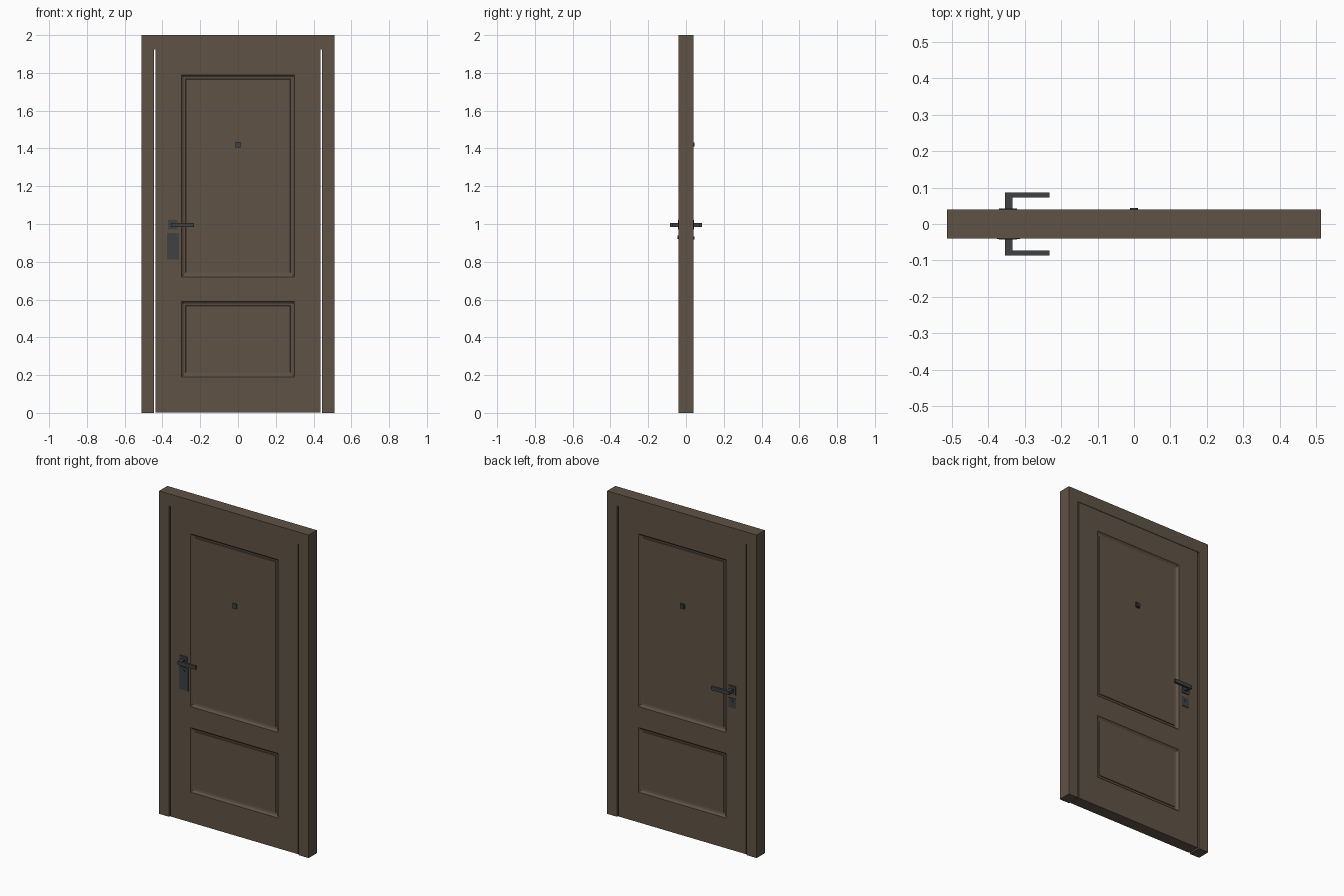
import bpy, bmesh, math
from mathutils import Vector

if "Cube" in bpy.data.objects:
    bpy.data.objects.remove(bpy.data.objects["Cube"], do_unlink=True)


def material(name, rgb, roughness):
    m = bpy.data.materials.new(name)
    m.use_nodes = True
    m.diffuse_color = (*rgb, 1)
    bsdf = m.node_tree.nodes["Principled BSDF"]
    bsdf.inputs["Base Color"].default_value = (*rgb, 1)
    bsdf.inputs["Roughness"].default_value = roughness
    return m


WOOD = material("brown wood", (0.115, 0.084, 0.06), 0.6)
METAL = material("dark metal", (0.05, 0.052, 0.055), 0.5)


def finish(bm, name, mat):
    bmesh.ops.recalc_face_normals(bm, faces=bm.faces)
    mesh = bpy.data.meshes.new(name)
    bm.to_mesh(mesh)
    bm.free()
    mesh.materials.append(mat)
    obj = bpy.data.objects.new(name, mesh)
    bpy.context.collection.objects.link(obj)
    return obj


def box_mesh(lo, hi):
    bm = bmesh.new()
    bmesh.ops.create_cube(bm, size=1)
    lo, hi = Vector(lo), Vector(hi)
    for v in bm.verts:
        v.co = (lo + hi) / 2 + v.co * (hi - lo)
    return bm


def box(name, x, y, z, mat=METAL):
    y = sorted(y)
    return finish(box_mesh((x[0], y[0], z[0]), (x[1], y[1], z[1])), name, mat)


def disc(name, x, z, radius, y0, y1):
    bm = bmesh.new()
    bmesh.ops.create_cone(bm, cap_ends=True, segments=24, radius1=radius,
                          radius2=radius, depth=abs(y1 - y0))
    for v in bm.verts:
        v.co = (x + v.co.x, (y0 + y1) / 2 + v.co.z, z + v.co.y)
    obj = finish(bm, name, METAL)
    for p in obj.data.polygons:
        p.use_smooth = len(p.vertices) == 4
    return obj


# Frame: an upside-down U, extruded through the depth
FRAME_Y, LEAF_Y = 0.04, 0.037
bm = bmesh.new()
outline = [(-.512, 0), (-.512, 2), (.512, 2), (.512, 0),
           (.444, 0), (.444, 1.925), (-.444, 1.925), (-.444, 0)]
face = bm.faces.new([bm.verts.new((x, -FRAME_Y, z)) for x, z in outline])
ext = bmesh.ops.extrude_face_region(bm, geom=[face])
bmesh.ops.translate(bm, vec=(0, 2 * FRAME_Y, 0),
                    verts=[g for g in ext["geom"] if isinstance(g, bmesh.types.BMVert)])
finish(bm, "door_frame", WOOD)

# Leaf: cut into a grid, then moulded panels inset on both sides
PANEL_X = 0.30
PANELS = [(0.19, 0.59), (0.72, 1.79)]
bm = box_mesh((-.436, -LEAF_Y, 0.003), (.436, LEAF_Y, 1.925))
cuts = [((s * PANEL_X, 0, 0), (1, 0, 0)) for s in (-1, 1)]
cuts += [((0, 0, z), (0, 0, 1)) for pair in PANELS for z in pair]
for co, no in cuts:
    bmesh.ops.bisect_plane(bm, geom=bm.verts[:] + bm.edges[:] + bm.faces[:],
                           plane_co=co, plane_no=no)
bm.normal_update()
panels = []
for f in bm.faces:
    c = f.calc_center_median()
    if abs(f.normal.y) > 0.9 and abs(c.x) < PANEL_X and \
            any(a < c.z < b for a, b in PANELS):
        panels.append(f)
for thickness, depth in [(0.004, -0.004), (0.012, -0.007), (0.016, -0.002), (0.002, 0.004)]:
    bmesh.ops.inset_individual(bm, faces=panels, thickness=thickness, depth=depth)
finish(bm, "door_leaf", WOOD)

# Lever handles and peephole on both sides
for side, s in (("front", -1), ("back", 1)):
    box(side + "_handle_rosette", (-.370, -.320), (s * .035, s * .043), (.970, 1.022))
    box(side + "_handle_neck", (-.354, -.333), (s * .04, s * .086), (.984, 1.006))
    box(side + "_handle_lever", (-.334, -.232), (s * .072, s * .086), (.984, 1.006))

# Front lock plate, back lock plate, and their cylinders
FACE = 0.03
box("front_lock_plate", (-.375, -.313), (-.035, -.041), (.812, .952))
disc("front_lock_cylinder", -.344, .93, .009, -.038, -.045)
box("back_lock_plate", (-.370, -.320), (.035, .041), (.885, .945))
disc("back_lock_cylinder", -.345, .925, .008, .038, .044)

# Peephole: the recessed panel carries a square on the front, a raised one behind
box("front_peephole", (-.014, .014), (-FACE + .008, -.036), (1.405, 1.435))
box("back_peephole_plate", (-.014, .014), (FACE - .008, .038), (1.405, 1.435))
disc("back_peephole_lens", 0, 1.42, .011, .036, .044)
